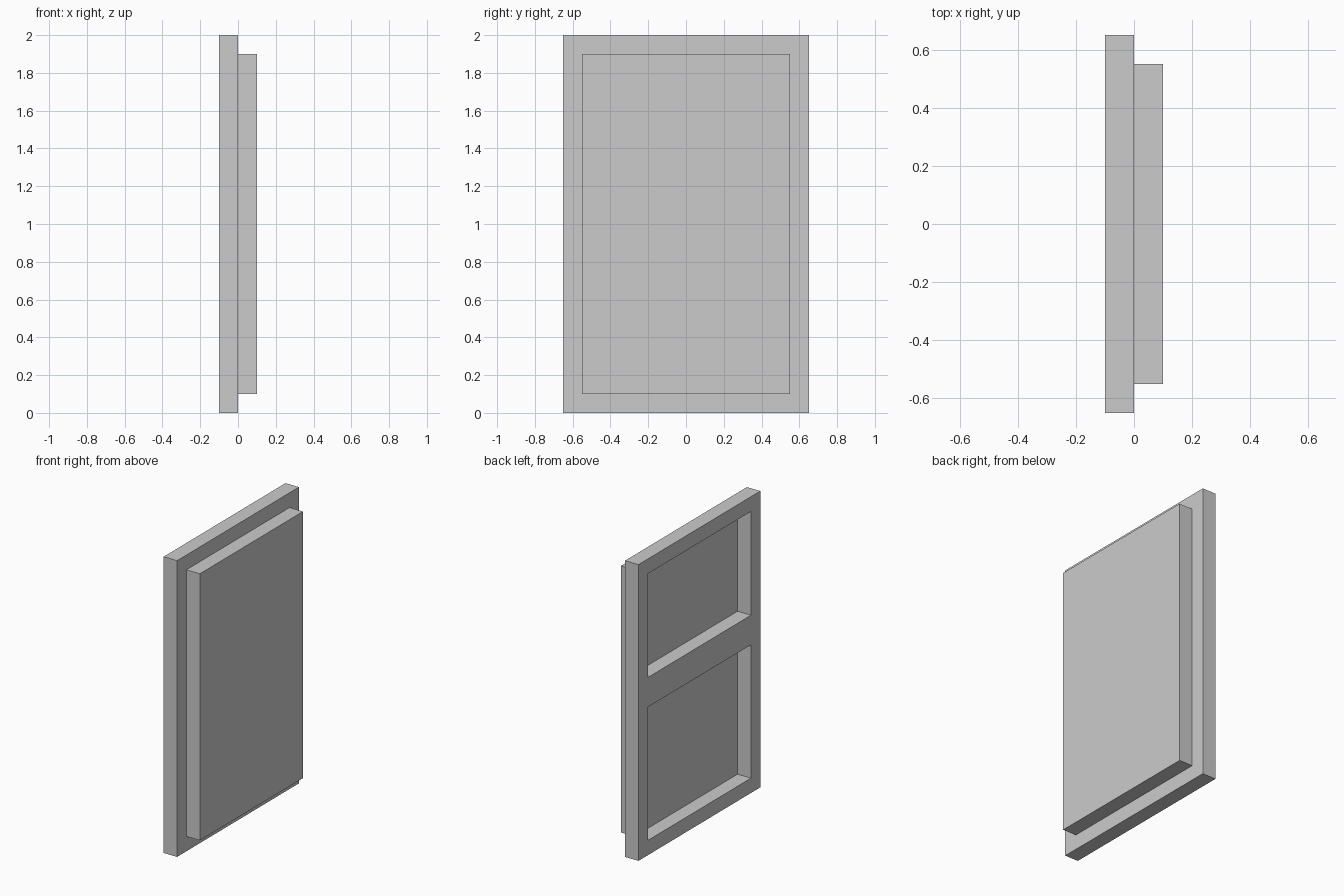
import bpy, bmesh

if "Cube" in bpy.data.objects:
    bpy.data.objects.remove(bpy.data.objects["Cube"])

def add_object(name, bm):
    bmesh.ops.recalc_face_normals(bm, faces=bm.faces)
    mesh = bpy.data.meshes.new(name)
    bm.to_mesh(mesh)
    bm.free()
    obj = bpy.data.objects.new(name, mesh)
    bpy.context.collection.objects.link(obj)
    return obj

def extruded_cells(name, ys, zs, x0, x1, holes=()):
    """Grid of cells in the YZ plane, skipping holes, extruded from x0 to x1."""
    bm = bmesh.new()
    grid = [[bm.verts.new((x0, y, z)) for z in zs] for y in ys]
    for i in range(len(ys) - 1):
        for j in range(len(zs) - 1):
            if (i, j) not in holes:
                bm.faces.new((grid[i][j], grid[i + 1][j],
                              grid[i + 1][j + 1], grid[i][j + 1]))
    ext = bmesh.ops.extrude_face_region(bm, geom=bm.faces[:], use_keep_orig=True)
    moved = [g for g in ext["geom"] if isinstance(g, bmesh.types.BMVert)]
    bmesh.ops.translate(bm, verts=moved, vec=(x1 - x0, 0, 0))
    return add_object(name, bm)

# Rear frame with a larger lower opening and a smaller upper opening
extruded_cells("frame", (-0.65, -0.55, 0.55, 0.65),
               (0, 0.1, 1.0, 1.2, 1.9, 2.0), -0.1, 0.0,
               holes={(1, 1), (1, 3)})

# Solid raised panel closing the openings
extruded_cells("panel", (-0.55, 0.55), (0.1, 1.9), 0.0, 0.1)
